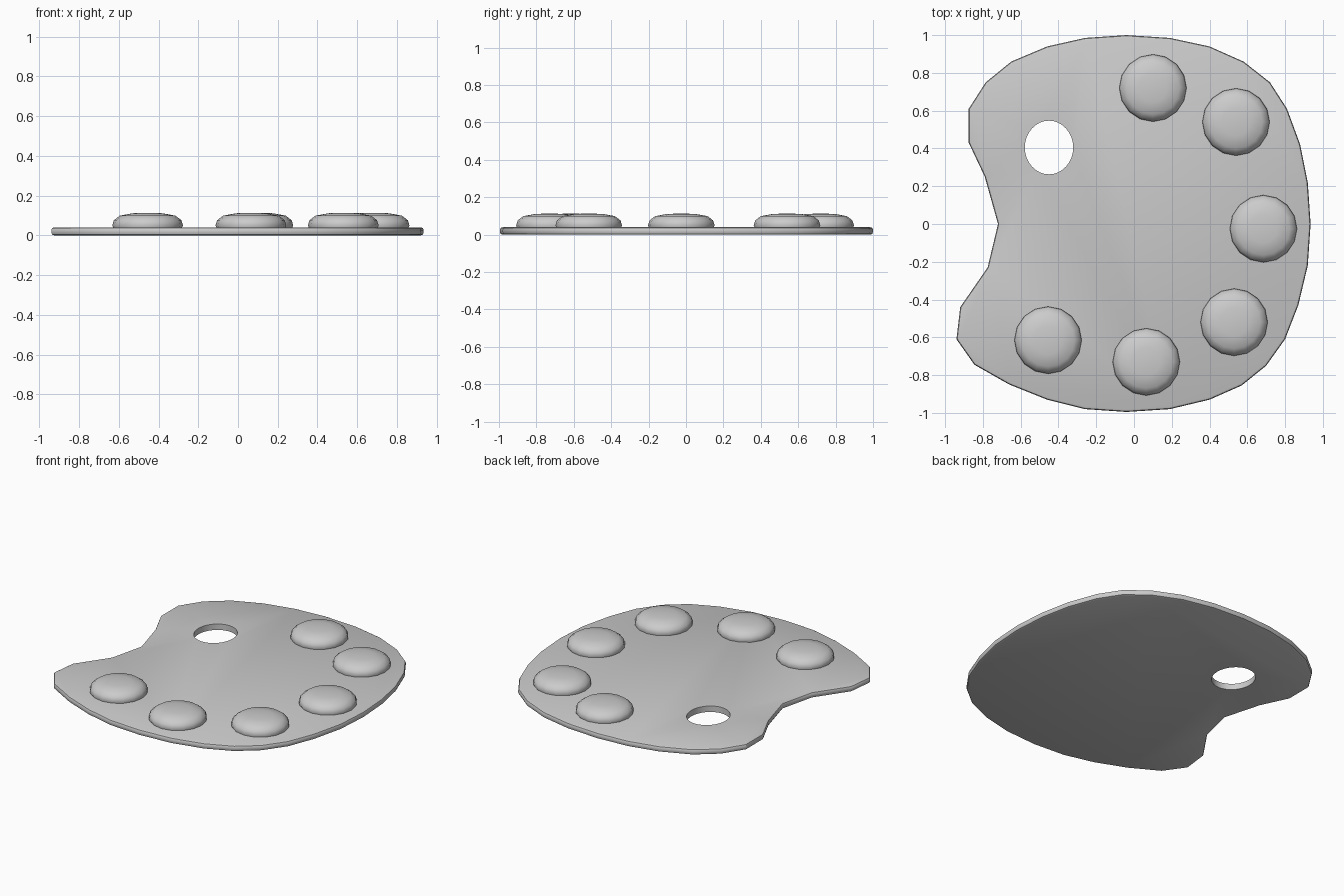
import bpy, bmesh
from math import cos, sin, pi, radians

cube = bpy.data.objects.get("Cube")
if cube:
    bpy.data.objects.remove(cube, do_unlink=True)

# One plain grey for every part
grey = bpy.data.materials.new("plain grey")
grey.use_nodes = True
colour = (0.6, 0.6, 0.6, 1)
grey.diffuse_color = colour
grey.node_tree.nodes["Principled BSDF"].inputs["Base Color"].default_value = colour


def make_object(name, bm):
    bmesh.ops.recalc_face_normals(bm, faces=bm.faces[:])
    mesh = bpy.data.meshes.new(name)
    bm.to_mesh(mesh)
    bm.free()
    obj = bpy.data.objects.new(name, mesh)
    obj.data.materials.append(grey)
    bpy.context.collection.objects.link(obj)
    return obj


def prism(name, outline, bottom, top):
    bm = bmesh.new()
    face = bm.faces.new([bm.verts.new((x, y, bottom)) for x, y in outline])
    result = bmesh.ops.extrude_face_region(bm, geom=[face], use_keep_orig=True)
    for item in result["geom"]:
        if isinstance(item, bmesh.types.BMVert):
            item.co.z = top
    return make_object(name, bm)


def activate(obj):
    bpy.ops.object.select_all(action="DESELECT")
    obj.select_set(True)
    bpy.context.view_layer.objects.active = obj


def shade(obj, angle):
    activate(obj)
    bpy.ops.object.shade_smooth_by_angle(angle=radians(angle))


# Board outline, clockwise from the back edge
outline = [
    (-.04, 1), (.19, .985), (.4, .94), (.58, .86), (.72, .75), (.81, .61),
    (.88, .42), (.92, .22), (.935, 0), (.92, -.22), (.87, -.43), (.8, -.61),
    (.7, -.75), (.57, -.855), (.4, -.93), (.19, -.98), (-.04, -.995),
    (-.26, -.98), (-.46, -.93), (-.66, -.85), (-.845, -.745), (-.94, -.61),
    (-.92, -.44), (-.775, -.23), (-.72, 0), (-.79, .25), (-.875, .43),
    (-.875, .61), (-.785, .75), (-.65, .86), (-.46, .94), (-.26, .985),
]
board = prism("palette_board", outline, 0, .04)

# Rounded rim, then the thumb hole cut straight through
rim = board.modifiers.new("rim", "BEVEL")
rim.width = .014
rim.segments = 2
rim.limit_method = "ANGLE"
rim.angle_limit = radians(60)

sides = 32
hole = [(-.45 + .128 * cos(2 * pi * i / sides), .405 + .142 * sin(2 * pi * i / sides))
        for i in range(sides)]
cutter = prism("thumb_hole_cutter", hole, -.1, .2)
cutter.hide_render = True
cut = board.modifiers.new("thumb_hole", "BOOLEAN")
cut.object = cutter
cut.operation = "DIFFERENCE"
cut.solver = "EXACT"

activate(board)
bpy.ops.object.modifier_apply(modifier=rim.name)
bpy.ops.object.modifier_apply(modifier=cut.name)
bpy.data.objects.remove(cutter, do_unlink=True)
shade(board, 30)


# Paint blobs: a squat dome profile turned around its axis
profile = [(.17, .03), (.178, .05), (.17, .076), (.14, .099), (.075, .111)]


def paint_blob(name, x, y, segments=16):
    bm = bmesh.new()
    rings = [[bm.verts.new((x + r * cos(2 * pi * i / segments),
                            y + r * sin(2 * pi * i / segments), z))
              for i in range(segments)] for r, z in profile]
    for low, high in zip(rings, rings[1:]):
        for i in range(segments):
            j = (i + 1) % segments
            bm.faces.new((low[i], low[j], high[j], high[i]))
    tip = bm.verts.new((x, y, .113))
    for i in range(segments):
        bm.faces.new((rings[-1][i], rings[-1][(i + 1) % segments], tip))
    bm.faces.new(rings[0])
    shade(make_object(name, bm), 60)


places = [(.1, .72), (.54, .54), (.685, -.025), (.53, -.52), (.065, -.73), (-.455, -.615)]
for number, (x, y) in enumerate(places, 1):
    paint_blob(f"paint_blob_{number}", x, y)
